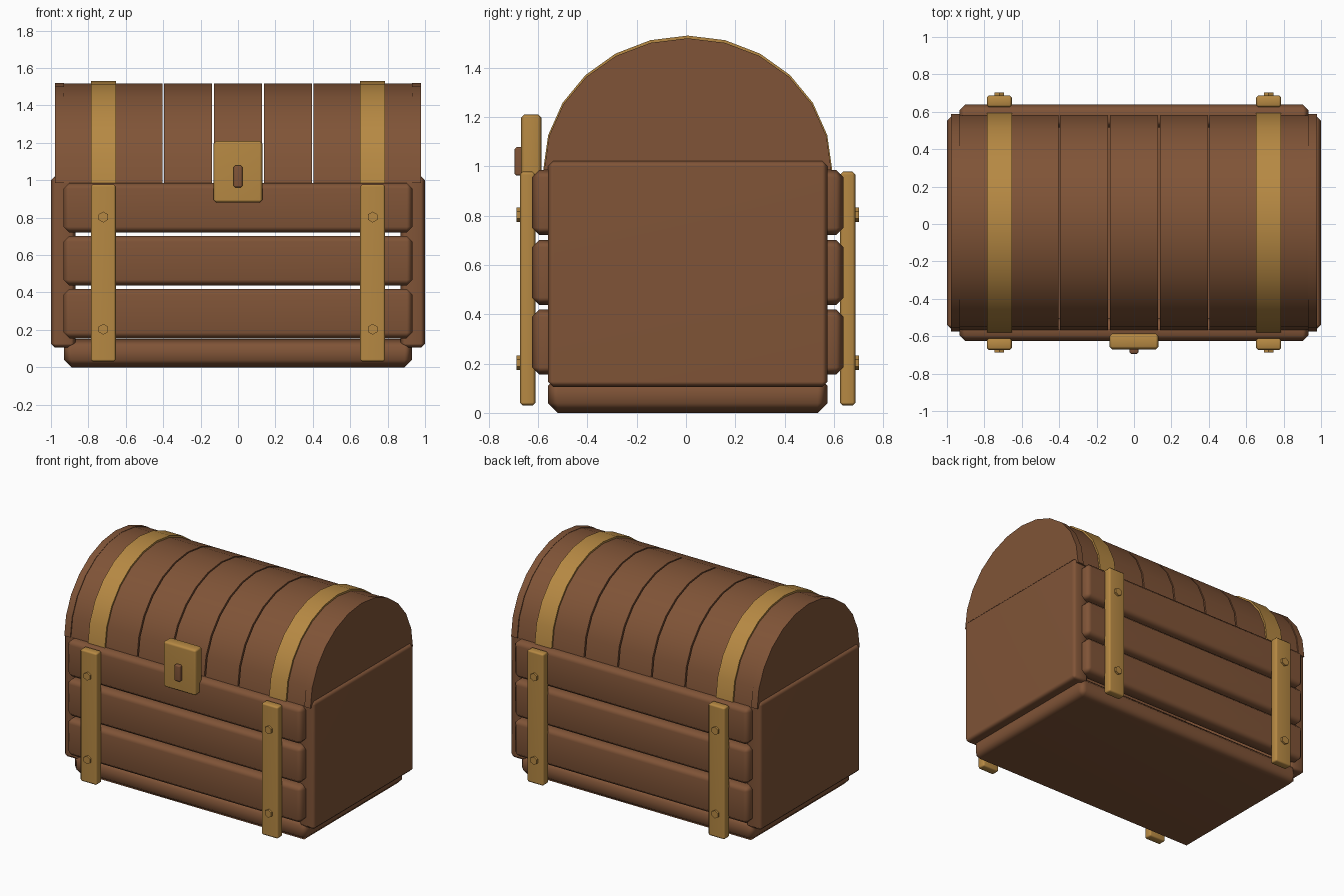
import bpy, bmesh, math
from mathutils import Matrix

if "Cube" in bpy.data.objects:
    bpy.data.objects.remove(bpy.data.objects["Cube"], do_unlink=True)


def material(name, rgb):
    m = bpy.data.materials.new(name)
    m.use_nodes = True
    m.diffuse_color = (*rgb, 1)
    m.node_tree.nodes["Principled BSDF"].inputs["Base Color"].default_value = (*rgb, 1)
    return m


WOOD = material("brown wood", (0.215, 0.088, 0.038))
BRASS = material("brass", (0.47, 0.25, 0.056))
MID_Y = 0.007      # centre of the body front to back
LID_Z = 0.985      # where the lid meets the body
STEPS = 12         # facets around the lid arch


def finish(bm, name, mat, bevel=0.0, angle=35):
    bmesh.ops.recalc_face_normals(bm, faces=bm.faces)
    mesh = bpy.data.meshes.new(name)
    bm.to_mesh(mesh)
    bm.free()
    mesh.materials.append(mat)
    obj = bpy.data.objects.new(name, mesh)
    bpy.context.collection.objects.link(obj)
    bpy.ops.object.select_all(action="DESELECT")
    obj.select_set(True)
    bpy.context.view_layer.objects.active = obj
    bpy.ops.object.shade_smooth_by_angle(angle=math.radians(angle))
    if bevel:
        mod = obj.modifiers.new("Bevel", "BEVEL")
        mod.width = bevel
        mod.segments = 1
        obj.modifiers.new("Weighted Normal", "WEIGHTED_NORMAL")
    return obj


def box(name, mat, x, y, z, bevel):
    """Bevelled box from (low, high) ranges."""
    bm = bmesh.new()
    bmesh.ops.create_cube(bm, size=1)
    for v in bm.verts:
        for i, (low, high) in enumerate((x, y, z)):
            v.co[i] = low if v.co[i] < 0 else high
    return finish(bm, name, mat, bevel, 60)


def arc(x, ry, rz):
    turns = [math.pi * i / STEPS for i in range(STEPS + 1)]
    return [(x, MID_Y + ry * math.cos(a), LID_Z + rz * math.sin(a)) for a in turns]


def arch(name, mat, x0, x1, ry, rz, thick):
    """Curved lid piece; no thickness given makes a solid half disc."""
    bm = bmesh.new()
    outline = arc(x0, ry, rz)
    if thick:
        outline += arc(x0, ry - thick, rz - thick)[::-1]
    near = [bm.verts.new(p) for p in outline]
    far = [bm.verts.new((x1, p[1], p[2])) for p in outline]
    n = len(near)
    for i in range(n):
        j = (i + 1) % n
        bm.faces.new((near[i], near[j], far[j], far[i]))
    for ring in (near, far):
        if thick:
            for i in range(STEPS):
                bm.faces.new((ring[i], ring[i + 1], ring[n - 2 - i], ring[n - 1 - i]))
        else:
            bm.faces.new(ring)
    return finish(bm, name, mat)


# Base and end panels
body_y = (MID_Y - 0.567, MID_Y + 0.567)
box("base", WOOD, (-0.93, 0.93), body_y, (0, 0.15), 0.04)
box("left_end_panel", WOOD, (0.87, 1.0), body_y, (0.105, 1.022), 0.022)
box("right_end_panel", WOOD, (-1.0, -0.87), body_y, (0.105, 1.022), 0.022)

# Front and back planks, straps and bolts
for side, s in (("front", -1), ("back", 1)):
    def depth(a, b):
        return tuple(sorted((MID_Y + s * a, MID_Y + s * b)))

    for i in range(3):
        z = 0.155 + i * 0.283
        box(f"{side}_plank_{i + 1}", WOOD, (-0.932, 0.932), depth(0.51, 0.632),
            (z, z + 0.264), 0.03)
    for hand, cx in (("left", 0.72), ("right", -0.72)):
        box(f"{side}_{hand}_strap", BRASS, (cx - 0.067, cx + 0.067),
            depth(0.617, 0.681), (0.03, 0.978), 0.012)
        for level, z in (("lower", 0.203), ("upper", 0.803)):
            bm = bmesh.new()
            place = (Matrix.Translation((cx, MID_Y + s * 0.67, z))
                     @ Matrix.Rotation(math.pi / 2, 4, "X")
                     @ Matrix.Rotation(math.pi / 6, 4, "Z"))
            bmesh.ops.create_cone(bm, cap_ends=True, segments=6, radius1=0.029,
                                  radius2=0.029, depth=0.05,
                                  matrix=place @ Matrix.Rotation(math.pi / 6, 4, "Z"))
            finish(bm, f"{side}_{hand}_{level}_bolt", BRASS)

# Lid slats, separated by narrow open gaps
cuts = [-0.935, -0.4, -0.134, 0.134, 0.4, 0.935]
for i in range(5):
    arch(f"lid_slat_{i + 1}", WOOD, cuts[i] + 0.005, cuts[i + 1] - 0.005,
         0.574, 0.532, 0.05)

# Lid ends and brass bands
for hand, s in (("left", 1), ("right", -1)):
    arch(f"lid_{hand}_end", WOOD, s * 0.93, s * 0.978, 0.582, 0.534, 0)
    arch(f"lid_{hand}_band", BRASS, s * 0.653, s * 0.787, 0.586, 0.545, 0.03)

# Lock plate and keyhole stud
box("lock_plate", BRASS, (-0.131, 0.131), (-0.67, -0.585), (0.88, 1.21), 0.015)
box("keyhole", WOOD, (-0.024, 0.024), (-0.695, -0.65), (0.962, 1.078), 0.008)
